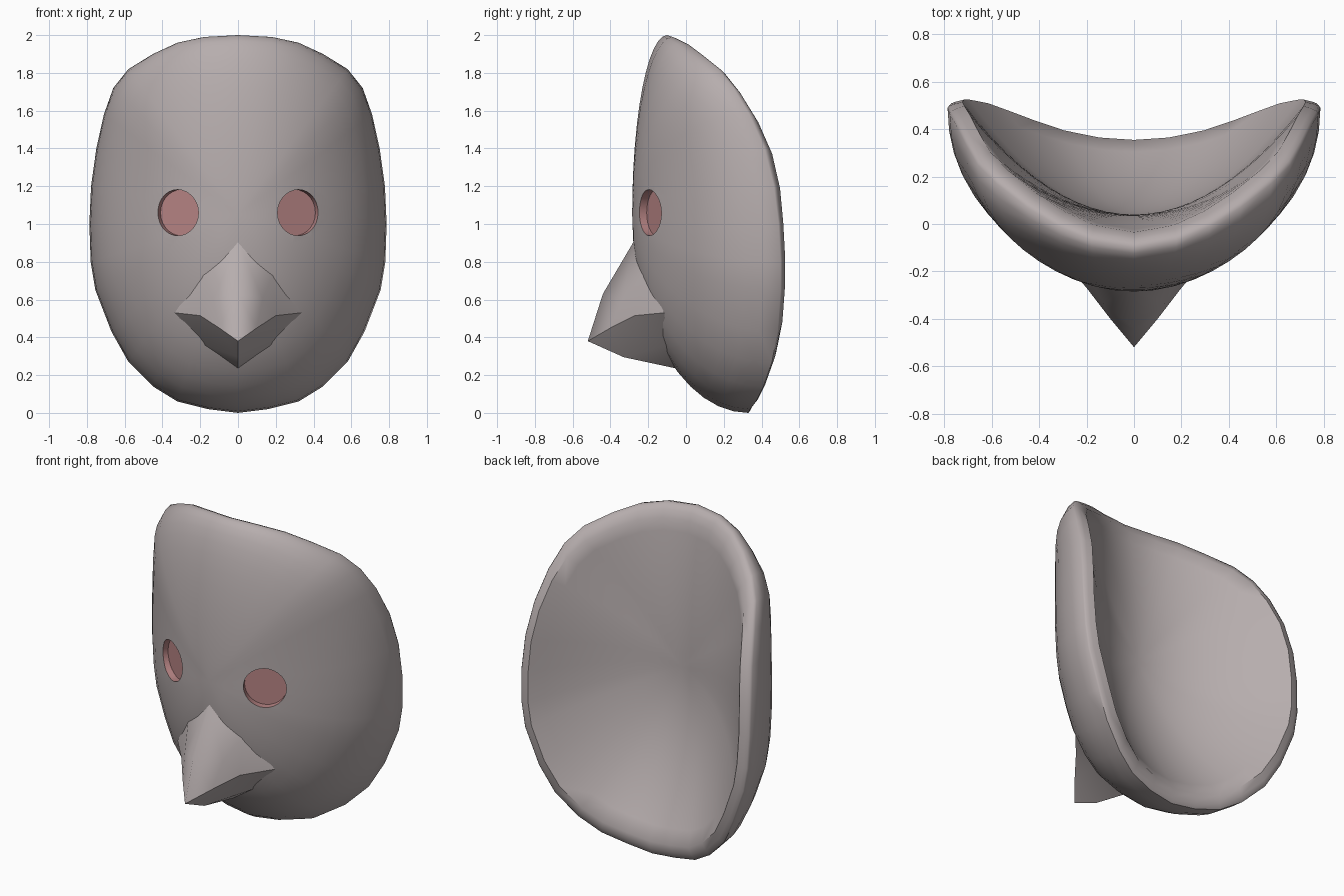
import bpy, bmesh, math
from mathutils import Vector

if "Cube" in bpy.data.objects:
    bpy.data.objects.remove(bpy.data.objects["Cube"])


def make_material(name, color):
    mat = bpy.data.materials.new(name)
    mat.use_nodes = True
    mat.diffuse_color = color
    mat.node_tree.nodes["Principled BSDF"].inputs["Base Color"].default_value = color
    return mat


clay = make_material("warm grey", (0.47, 0.42, 0.42, 1))
pink = make_material("dusty pink", (0.47, 0.23, 0.23, 1))


def shade(obj, angle):
    bpy.ops.object.select_all(action='DESELECT')
    obj.select_set(True)
    bpy.context.view_layer.objects.active = obj
    bpy.ops.object.shade_smooth_by_angle(angle=math.radians(angle))


def make_object(name, bm, mats):
    bmesh.ops.recalc_face_normals(bm, faces=bm.faces)
    mesh = bpy.data.meshes.new(name)
    bm.to_mesh(mesh)
    bm.free()
    obj = bpy.data.objects.new(name, mesh)
    bpy.context.collection.objects.link(obj)
    for mat in mats:
        mesh.materials.append(mat)
    return obj


# Outline of the mask, top to chin: half width, height, depth of the rim
half = [(0, 2, -.10), (.18, 1.99, -.07), (.32, 1.96, -.01), (.45, 1.9, .07),
        (.58, 1.82, .17), (.66, 1.72, .25), (.71, 1.58, .335), (.75, 1.4, .415),
        (.778, 1.2, .465), (.787, 1, .49), (.78, .8, .5), (.755, .65, .5),
        (.67, .43, .485), (.58, .27, .455), (.45, .14, .41), (.32, .06, .37),
        (.16, .02, .34), (0, 0, .33)]
outline = half + [(-x, z, y) for x, z, y in half[-2:0:-1]]
MID, FRONT, BACK, INNER = 1.05, -.285, .04, .92


def dome(x, z, y, r):
    """Outer face: an ellipsoid, a little flatter towards the cheeks."""
    bulge = math.sqrt(max(0, 1 - r * r)) - .2 * (x / .787) ** 2 * r * r * (1 - r * r)
    return y - (y - FRONT) * bulge


def lip(z, y):
    """Back edge of the rim, thicker at the brow."""
    return y + .025 + .04 * max(0, z - 1)


def hollow(x, z, y, r):
    """Inner face: a shallow bent sheet spanning the rim."""
    s = (r / INNER) ** 2
    return lip(z, y) * s + BACK * (1 - s)


def rounding(x, z, y, r):
    return y + (lip(z, y) - y) * math.sqrt(min(1, (1 - r) / (1 - INNER)))


def ring(bm, r, depth):
    return [bm.verts.new((x * r, depth(x, z, y, r), MID + (z - MID) * r))
            for x, z, y in outline]


# Mask shell: domed front, rounded rim, hollow back
bm = bmesh.new()
steps = 12
rings = [ring(bm, math.sin(i / steps * math.pi / 2), dome) for i in range(1, steps + 1)]
rings += [ring(bm, r, rounding) for r in (.99, .965)]
rings += [ring(bm, INNER * i / steps, hollow) for i in range(steps, 0, -1)]
n = len(outline)
for a, b in zip(rings, rings[1:]):
    for i in range(n):
        j = (i + 1) % n
        bm.faces.new((a[i], a[j], b[j], b[i]))
for loop, depth in ((rings[0], FRONT), (rings[-1], BACK)):
    pole = bm.verts.new((0, depth, MID))
    for i in range(n):
        bm.faces.new((loop[i], loop[(i + 1) % n], pole))
mask = make_object("mask_shell", bm, (clay, pink))

# Shallow round eye sockets, cut square to the surface
for side, label in ((1, "left"), (-1, "right")):
    normal = Vector((.44 * side, -.9, 0)).normalized()
    bm = bmesh.new()
    bmesh.ops.create_cone(bm, cap_ends=True, segments=28, radius1=.122, radius2=.122, depth=.3)
    for f in bm.faces:
        f.material_index = 1
    cutter = make_object(label + "_eye_cutter", bm, (clay, pink))
    cutter.rotation_euler = normal.to_track_quat('Z', 'Y').to_euler()
    cutter.location = Vector((.32 * side, -.195, 1.06)) + normal * .105
    cutter.hide_render = True
    cut = mask.modifiers.new(label + "_eye", 'BOOLEAN')
    cut.operation = 'DIFFERENCE'
    cut.solver = 'EXACT'
    cut.object = cutter

# Apply the cuts, then shade
bpy.context.view_layer.update()
graph = bpy.context.evaluated_depsgraph_get()
carved = bpy.data.meshes.new_from_object(mask.evaluated_get(graph))
mask.modifiers.clear()
mask.data = carved
for label in ("left", "right"):
    bpy.data.objects.remove(bpy.data.objects[label + "_eye_cutter"])
shade(mask, 50)

# Beak: half of each part from named points, then mirrored
pts = {"brow": (0, -.275, .91), "ridge": (0, -.44, .63), "tip": (0, -.52, .38),
       "cheek": (.19, -.215, .74), "corner": (.335, -.115, .53), "side": (.13, -.335, .605),
       "lip": (.2, -.27, .515), "lip_tip": (.1, -.4, .45), "jaw": (.18, -.095, .36),
       "chin": (0, -.05, .235), "keel": (0, -.33, .295)}
parts = {"upper_beak": ("brow cheek side ridge", "cheek corner lip side",
                        "ridge side lip_tip tip", "side lip lip_tip"),
         "lower_beak": ("tip lip_tip keel", "lip_tip lip jaw keel",
                        "lip corner jaw", "keel jaw chin")}
for (name, patches), angle in zip(parts.items(), (100, 40)):
    bm = bmesh.new()
    for sign in (1, -1):
        v = {}
        for patch in patches:
            for k in patch.split():
                if k not in v:
                    v[k] = bm.verts.new((pts[k][0] * sign, *pts[k][1:]))
            bm.faces.new([v[k] for k in patch.split()])
    bmesh.ops.remove_doubles(bm, verts=bm.verts, dist=.001)
    shade(make_object(name, bm, (clay,)), angle)
